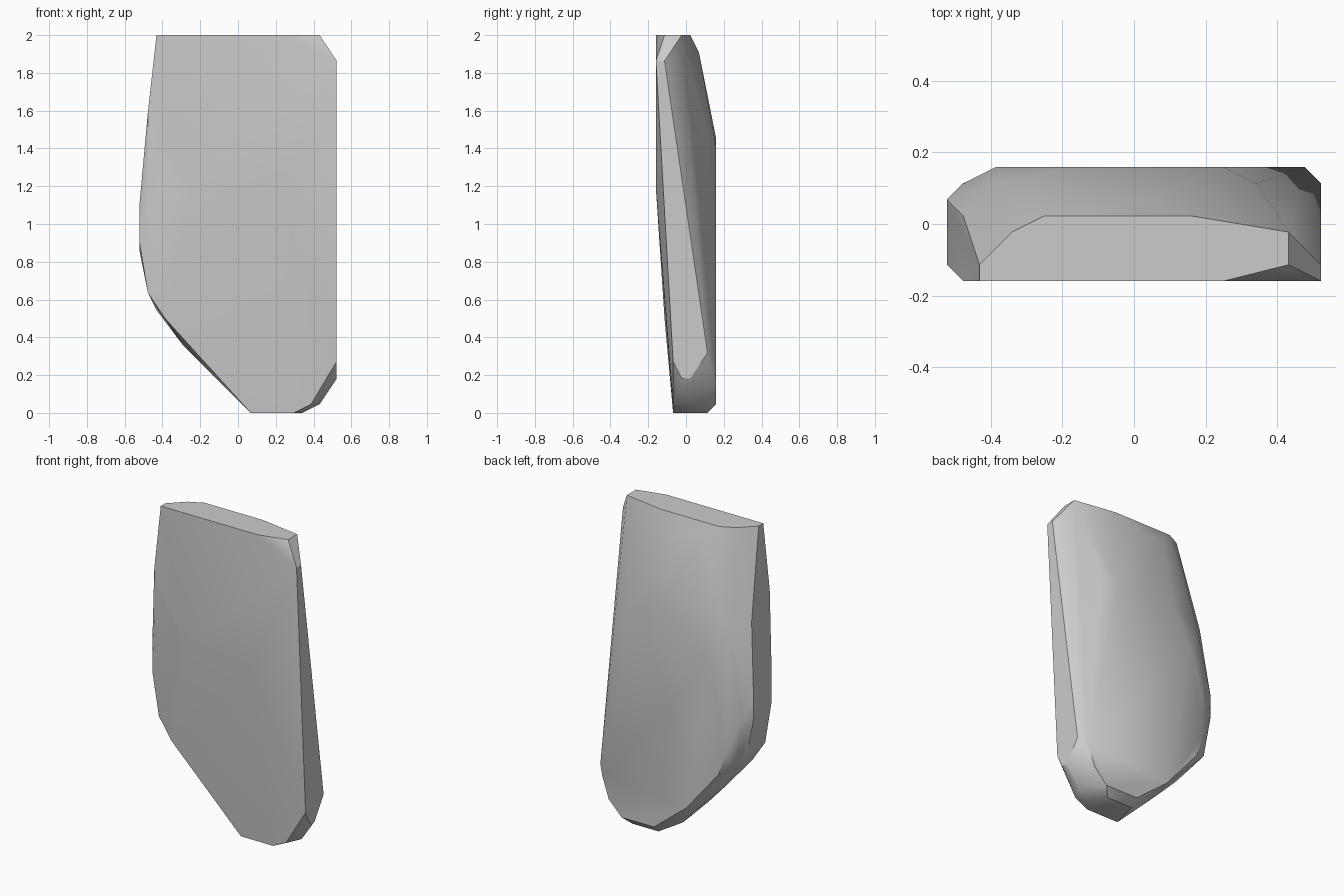
import bpy
import bmesh
import math
from mathutils import Vector

# Remove only the default object
default_cube = bpy.data.objects.get("Cube")
if default_cube:
    bpy.data.objects.remove(default_cube, do_unlink=True)

# The chipped slab is laid out on a coarse lattice of whole steps
STEP = 1 / 22
CENTRE = Vector((11.5, 3.5, 0))


def on_plane(axis, level, pairs):
    """Place flat outline points on a plane across the given axis."""
    points = []
    for pair in pairs:
        coords = list(pair)
        coords.insert("xyz".index(axis), level)
        points.append((Vector(coords) - CENTRE) * STEP)
    return points


def make_material(name, colour):
    material = bpy.data.materials.new(name)
    material.use_nodes = True
    material.diffuse_color = colour
    shader = material.node_tree.nodes["Principled BSDF"]
    shader.inputs["Base Color"].default_value = colour
    shader.inputs["Roughness"].default_value = 0.8
    return material


def make_hull(name, points, material):
    """Wrap the outlines in one convex solid and merge its flat facets."""
    shape = bmesh.new()
    for point in points:
        shape.verts.new(point)
    bmesh.ops.convex_hull(shape, input=shape.verts[:])
    loose = [vert for vert in shape.verts if not vert.link_faces]
    bmesh.ops.delete(shape, geom=loose, context="VERTS")
    bmesh.ops.dissolve_limit(shape, angle_limit=math.radians(0.5),
                             verts=shape.verts[:], edges=shape.edges[:])
    bmesh.ops.recalc_face_normals(shape, faces=shape.faces[:])
    mesh = bpy.data.meshes.new(name)
    shape.to_mesh(mesh)
    shape.free()
    mesh.materials.append(material)
    slab = bpy.data.objects.new(name, mesh)
    bpy.context.collection.objects.link(slab)
    return slab


# Flat cut at the top, and the small resting face at the bottom
outline = on_plane("z", 44, [(2, 0), (17, 0), (21, 1), (21, 3),
                             (15, 4), (6, 4), (4, 3), (2, 1)])
outline += on_plane("z", 0, [(13, 2), (18, 2), (19, 4), (18, 6), (14, 6)])

# Front face: upright above, sloping back towards the foot
outline += on_plane("y", 0, [(1, 35), (1, 28), (23, 41), (6, 26), (16, 26)])
outline += on_plane("y", 1, [(0, 24), (0, 20), (1, 14), (3, 11)])
outline += on_plane("y", 2, [(12, 1), (20, 1), (9, 4)])

# Straight cut along the left side
outline += on_plane("x", 23, [(1, 41), (6, 7), (4, 4), (3, 4), (2, 6)])

# Rounded right side and lower corner
outline += on_plane("x", 0, [(5, 22), (5, 19)])
outline += on_plane("x", 1, [(4, 32), (6, 19), (5, 14)])
outline += on_plane("y", 4, [(5, 8), (9, 4), (21, 1)])

# Back face and the chamfers around it
outline += on_plane("y", 7, [(19, 1), (14, 1), (21, 3), (22, 6), (9, 5),
                             (4, 11), (3, 14), (3, 20), (5, 26),
                             (8, 32), (13, 32), (17, 31)])
outline += on_plane("y", 6, [(19, 33), (3, 30), (2, 12)])
outline += on_plane("y", 5, [(8, 42), (12, 42)])

grey = make_material("stone grey", (0.6, 0.6, 0.6, 1))
slab = make_hull("stone_slab", outline, grey)

# Soft facets with crisp cut edges
bpy.ops.object.select_all(action="DESELECT")
slab.select_set(True)
bpy.context.view_layer.objects.active = slab
bpy.ops.object.shade_smooth_by_angle(angle=math.radians(30))
